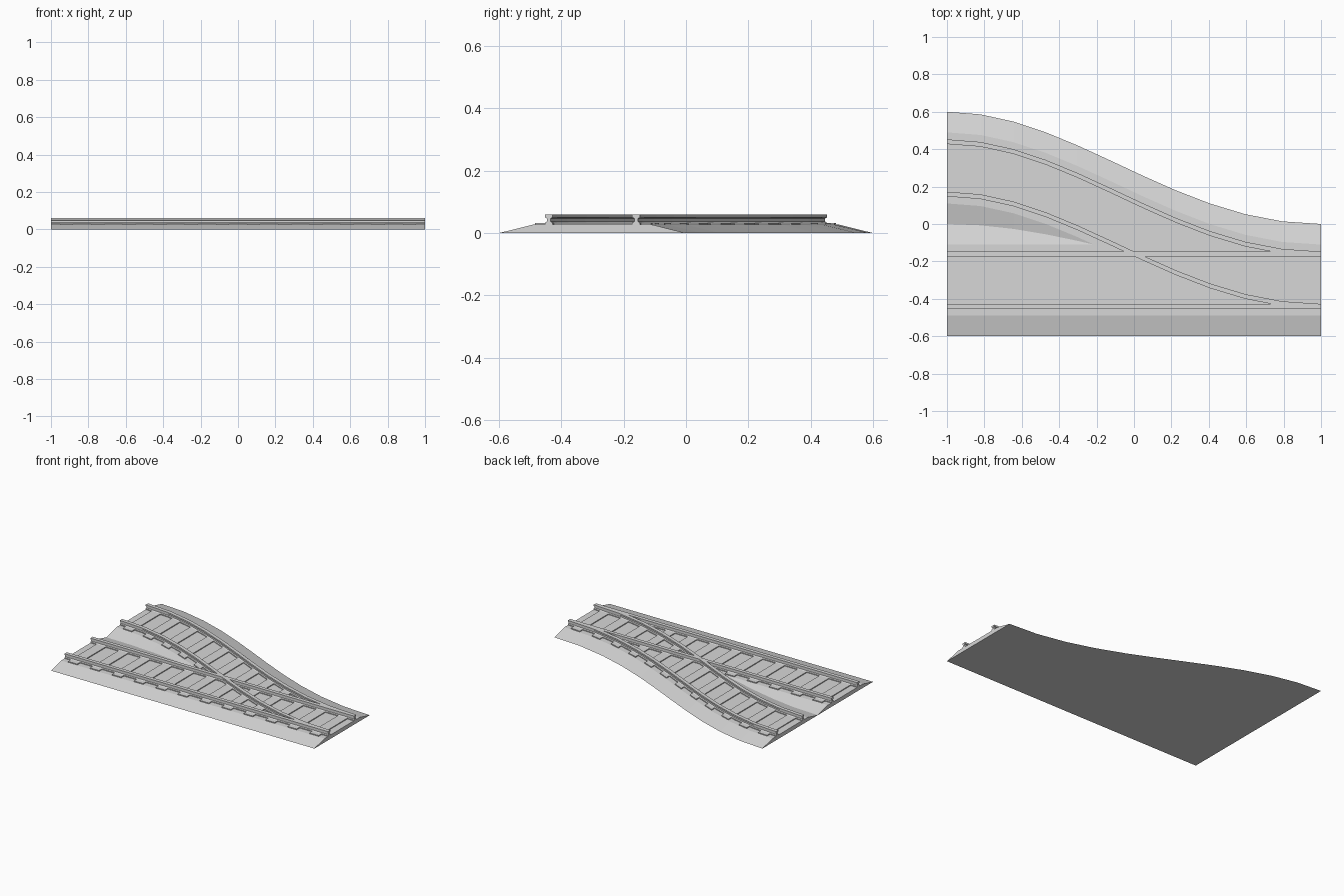
import bpy
import bmesh

cube = bpy.data.objects.get("Cube")
if cube:
    bpy.data.objects.remove(cube, do_unlink=True)

grey = bpy.data.materials.new("light grey")
grey.use_nodes = True
COLOUR = (0.68, 0.68, 0.68, 1)
grey.diffuse_color = COLOUR
grey.node_tree.nodes["Principled BSDF"].inputs["Base Color"].default_value = COLOUR

BED_TOP = 0.027
SLEEPER_TOP = 0.033
RAIL_TOP = 0.06
TRACK_Y = 0.3
GAUGE = 0.14      # rail centre to track centre
SEGMENTS = 11


def bezier(a, b, c, d, t):
    s = 1 - t
    return a * s**3 + 3 * b * s * s * t + 3 * c * s * t * t + d * t**3


# Centre lines of the straight track and the diverging track
straight = [(-1, -TRACK_Y), (1, -TRACK_Y)]
curved = [(bezier(-1, -0.333, 0.22, 1, i / SEGMENTS),
           bezier(TRACK_Y, TRACK_Y, -TRACK_Y, -TRACK_Y, i / SEGMENTS))
          for i in range(SEGMENTS + 1)]


def make_object(name, bm):
    bmesh.ops.recalc_face_normals(bm, faces=bm.faces)
    mesh = bpy.data.meshes.new(name)
    bm.to_mesh(mesh)
    bm.free()
    mesh.materials.append(grey)
    obj = bpy.data.objects.new(name, mesh)
    bpy.context.collection.objects.link(obj)
    return obj


def sweep(name, path, profile, offset=0):
    """Sweep a closed (y, z) profile along a path, keeping the ends square to x."""
    bm = bmesh.new()
    rings = [[bm.verts.new((x, y + offset + py, pz)) for py, pz in profile]
             for x, y in path]
    n = len(profile)
    for a, b in zip(rings, rings[1:]):
        for i in range(n):
            j = (i + 1) % n
            bm.faces.new((a[i], a[j], b[j], b[i]))
    bm.faces.new(rings[0])
    bm.faces.new(rings[-1])
    return make_object(name, bm)


def mirrored(half):
    return half + [(-y, z) for y, z in reversed(half)]


def centre_at(path, x):
    for (x0, y0), (x1, y1) in zip(path, path[1:]):
        if x0 <= x <= x1:
            slope = (y1 - y0) / (x1 - x0)
            return y0 + slope * (x - x0), slope


def make_sleepers(name, path, count=12, half_width=0.035, half_length=0.185):
    bm = bmesh.new()
    for i in range(count):
        x = -1 + (i + 0.5) * 2 / count
        y, slope = centre_at(path, x)
        corners = []
        for sx, sy in ((-1, -1), (1, -1), (1, 1), (-1, 1)):
            dx = sx * half_width
            corners.append((x + dx, y + slope * dx + sy * half_length))
        low = [bm.verts.new((*c, BED_TOP - 0.01)) for c in corners]
        high = [bm.verts.new((*c, SLEEPER_TOP)) for c in corners]
        bm.faces.new(low)
        bm.faces.new(high)
        for k in range(4):
            m = (k + 1) % 4
            bm.faces.new((low[k], low[m], high[m], high[k]))
    return make_object(name, bm)


# Sloped bed and I-shaped rail cross-sections
bed = mirrored([(0.3, 0), (0.19, BED_TOP)])
rail = mirrored([(0.0125, BED_TOP), (0.0125, 0.033), (0.006, 0.037),
                 (0.006, 0.047), (0.0125, 0.05), (0.0125, RAIL_TOP)])

for label, path in (("straight", straight), ("curved", curved)):
    sweep(label + "_bed", path, bed)
    make_sleepers(label + "_sleepers", path)
    for side, sign in (("front", -1), ("back", 1)):
        sweep(f"{label}_{side}_rail", path, rail, sign * GAUGE)
